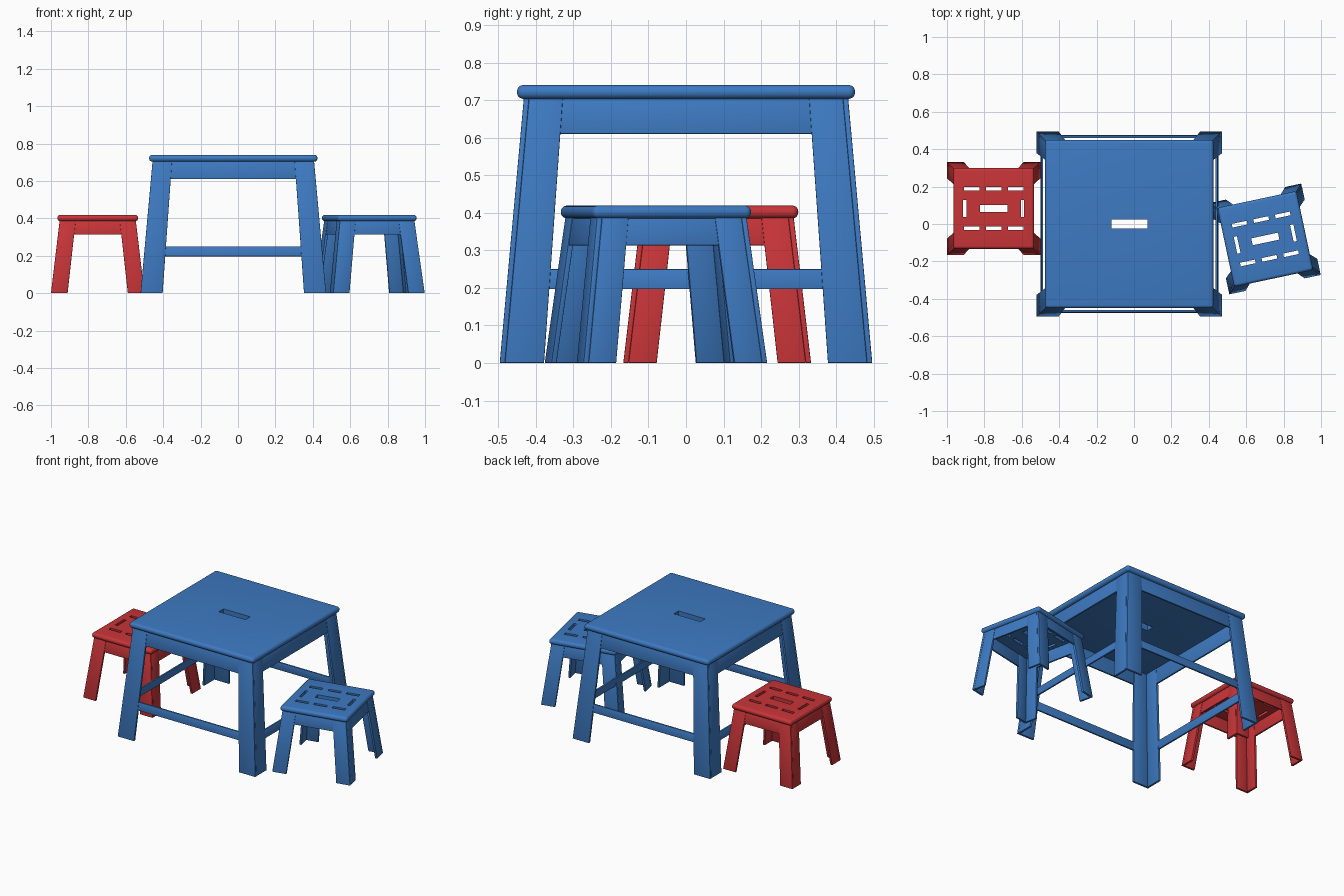
import bpy, bmesh, math
from mathutils import Matrix

if "Cube" in bpy.data.objects:
    bpy.data.objects.remove(bpy.data.objects["Cube"])


def material(name, rgb):
    m = bpy.data.materials.new(name)
    m.use_nodes = True
    m.diffuse_color = (*rgb, 1)
    m.node_tree.nodes["Principled BSDF"].inputs["Base Color"].default_value = (*rgb, 1)
    return m


def add_object(name, bm, mat, place):
    bmesh.ops.recalc_face_normals(bm, faces=bm.faces[:])
    mesh = bpy.data.meshes.new(name)
    bm.to_mesh(mesh)
    bm.free()
    ob = bpy.data.objects.new(name, mesh)
    bpy.context.collection.objects.link(ob)
    ob.matrix_world = place
    mesh.materials.append(mat)
    return ob


def smooth(ob):
    bpy.ops.object.select_all(action="DESELECT")
    ob.select_set(True)
    bpy.context.view_layer.objects.active = ob
    bpy.ops.object.shade_smooth_by_angle(angle=math.radians(35))


def box(bm, cx, cy, hx, hy, z0, z1):
    at = Matrix.Translation((cx, cy, (z0 + z1) / 2))
    bmesh.ops.create_cube(bm, size=1, matrix=at @ Matrix.Diagonal((2 * hx, 2 * hy, z1 - z0, 1)))


def slotted_top(name, half, z0, z1, slots, mat, place):
    # Full-round slab with hand slots cut through
    bm = bmesh.new()
    box(bm, 0, 0, half, half, z0, z1)
    bmesh.ops.bevel(bm, geom=bm.edges[:], offset=(z1 - z0) * 0.47, segments=5,
                    profile=0.5, affect="EDGES")
    ob = add_object(name, bm, mat, place)
    cut = bmesh.new()
    for cx, cy, hx, hy in slots:
        box(cut, cx, cy, hx, hy, z0 - 0.1, z1 + 0.1)
    cutter = add_object(name + "_cutter", cut, mat, place)
    cutter.hide_render = True
    mod = ob.modifiers.new("slots", "BOOLEAN")
    mod.operation, mod.solver, mod.object = "DIFFERENCE", "EXACT", cutter
    bpy.context.view_layer.update()
    graph = bpy.context.evaluated_depsgraph_get()
    mesh = bpy.data.meshes.new_from_object(ob.evaluated_get(graph))
    ob.modifiers.clear()
    ob.data = mesh
    bpy.data.objects.remove(cutter)
    smooth(ob)


def piece(name, mat, place, half, height, top_z0, spread, inner, apron_z, slots, rail=None):
    # spread / inner: (ground, top) offsets of the leg's outer and inner edges
    thick = 0.014

    def mix(pair, z):
        return pair[0] + (pair[1] - pair[0]) * z / top_z0

    def board(label, side, z0, z1, u0, u1, inset=0.0, t=thick):
        # Leaning board on one side; u0 and u1 give its ends at height z
        bm = bmesh.new()
        bmesh.ops.create_cube(bm, size=2)
        for v in bm.verts:
            z = z1 if v.co.z > 0 else z0
            u = u1(z) if v.co.x > 0 else u0(z)
            face = -mix(spread, z) + inset
            v.co = (u, face + t if v.co.y > 0 else face, z)
        bmesh.ops.bevel(bm, geom=bm.edges[:], offset=0.002, segments=2,
                        profile=0.5, affect="EDGES")
        turn = Matrix.Rotation(side * math.pi / 2, 4, "Z")
        smooth(add_object(f"{name}_{label}", bm, mat, place @ turn))

    slotted_top(name + "_top", half, top_z0, height, slots, mat, place)

    for side, where in enumerate(("front", "left", "back", "right")):
        butt = thick if side % 2 else 0.0   # side boards butt against front and back ones
        board(where + "_leg_board_a", side, 0, top_z0 + 0.008,
              lambda z: mix(inner, z), lambda z: mix(spread, z) - butt)
        board(where + "_leg_board_b", side, 0, top_z0 + 0.008,
              lambda z: butt - mix(spread, z), lambda z: -mix(inner, z))
        rails = [("apron", apron_z, top_z0 + 0.006)]
        if rail:
            rails.append(("stretcher", *rail))
        for label, z0, z1 in rails:
            board(f"{where}_{label}", side, z0, z1,
                  lambda z: 0.02 - mix(spread, z), lambda z: mix(spread, z) - 0.02,
                  inset=0.002, t=0.011)


blue = material("blue paint", (0.047, 0.195, 0.54))
red = material("red paint", (0.58, 0.035, 0.04))

# Table
piece("table", blue, Matrix.Translation((-0.025, 0, 0)), 0.45, 0.74, 0.703,
      (0.496, 0.432), (0.378, 0.328), 0.61, [(0, 0, 0.096, 0.024)], rail=(0.197, 0.25))

# Seat slots: a centre handle, two rows of three and one on each side
slots = [(0, 0, 0.073, 0.019)]
for s in (-1, 1):
    slots += [(x, s * 0.106, 0.041, 0.01) for x in (-0.118, 0, 0.118)]
    slots.append((s * 0.154, 0, 0.009, 0.046))

# Stools
for name, mat, x, y, angle in (("red_stool", red, -0.75, 0.083, 0),
                               ("blue_stool", blue, 0.702, -0.08, 12)):
    place = Matrix.Translation((x, y, 0)) @ Matrix.Rotation(math.radians(angle), 4, "Z")
    piece(name, mat, place, 0.216, 0.419, 0.385, (0.25, 0.204), (0.161, 0.118), 0.313, slots)
